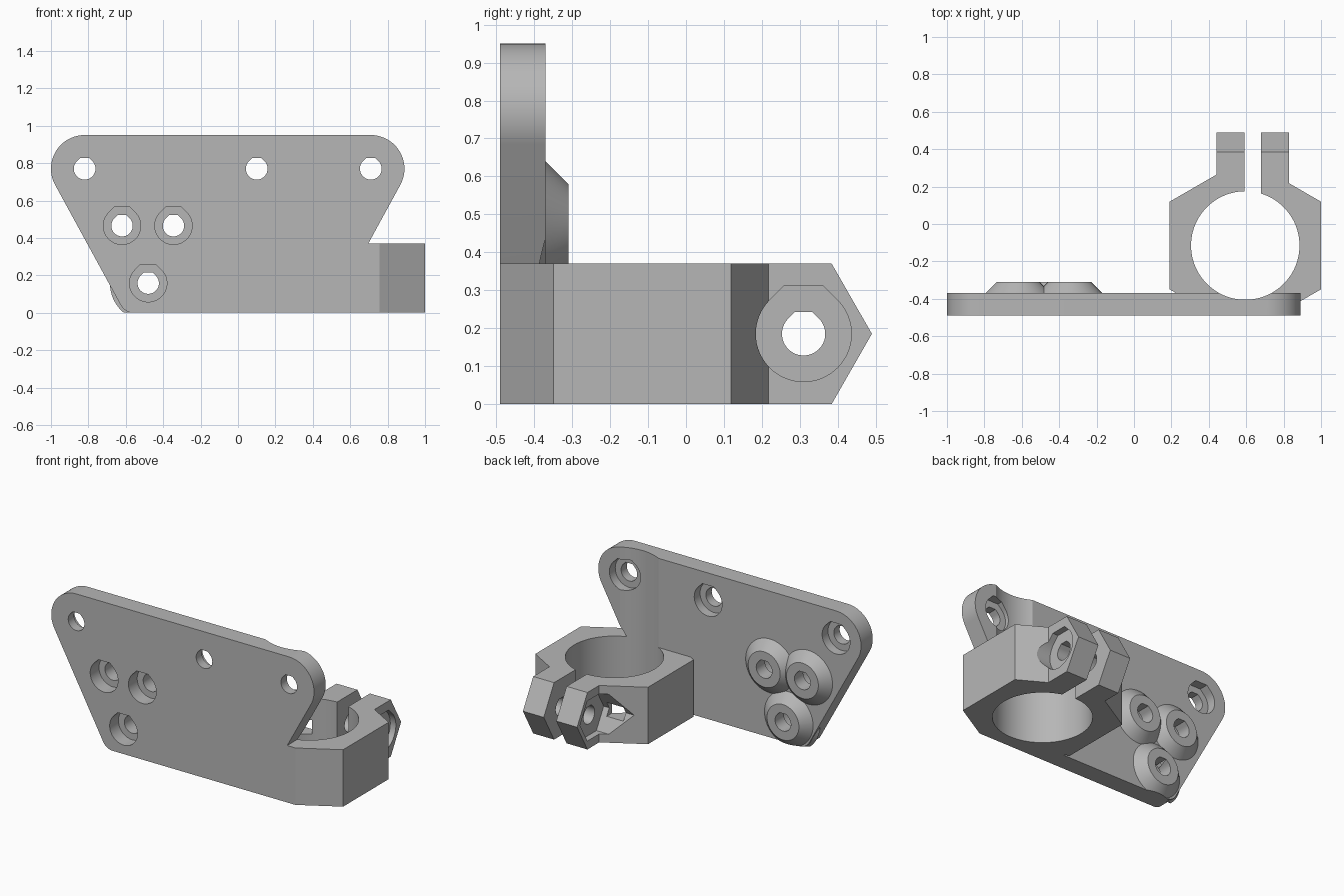
import bpy, bmesh, math
from mathutils import Vector
from mathutils.geometry import convex_hull_2d

cube = bpy.data.objects.get("Cube")
if cube:
    bpy.data.objects.remove(cube, do_unlink=True)

gray = bpy.data.materials.new("bracket gray")
gray.use_nodes = True
color = (0.47, 0.47, 0.47, 1)
gray.diffuse_color = color
gray.node_tree.nodes["Principled BSDF"].inputs["Base Color"].default_value = color


def circle(u, w, r, n=64, turn=0.0):
    return [(u + r * math.cos(turn + math.tau * i / n),
             w + r * math.sin(turn + math.tau * i / n)) for i in range(n)]


def printable_hole(u, w, r):
    """Round hole with a flat-topped roof made of two 45 degree slopes."""
    k = r * (math.sqrt(2) - 1)
    pts = circle(u, w, r) + [(u - k, w + r), (u + k, w + r)]
    order = convex_hull_2d([Vector(p) for p in pts])
    return [pts[i] for i in order]


def rect(u0, u1, w0, w1):
    return [(u0, w0), (u1, w0), (u1, w1), (u0, w1)]


def prism(name, outline, axis, lo, hi, end_outline=None):
    """Extrude an outline along an axis, optionally towards another outline."""
    place = {"x": lambda p, t: (t, p[0], p[1]),
             "y": lambda p, t: (p[0], t, p[1]),
             "z": lambda p, t: (p[0], p[1], t)}[axis]
    bm = bmesh.new()
    a = [bm.verts.new(place(p, lo)) for p in outline]
    b = [bm.verts.new(place(p, hi)) for p in (end_outline or outline)]
    bm.faces.new(a)
    bm.faces.new(b)
    n = len(a)
    for i in range(n):
        j = (i + 1) % n
        bm.faces.new((a[i], a[j], b[j], b[i]))
    bmesh.ops.recalc_face_normals(bm, faces=bm.faces)
    mesh = bpy.data.meshes.new(name)
    bm.to_mesh(mesh)
    bm.free()
    mesh.materials.append(gray)
    obj = bpy.data.objects.new(name, mesh)
    bpy.context.collection.objects.link(obj)
    return obj


def combine(target, tool, operation):
    tool.hide_render = True
    mod = target.modifiers.new("combine", "BOOLEAN")
    mod.operation = operation
    mod.solver = "EXACT"
    mod.object = tool
    bpy.ops.object.select_all(action="DESELECT")
    bpy.context.view_layer.objects.active = target
    target.select_set(True)
    bpy.ops.object.modifier_apply(modifier=mod.name)
    bpy.data.objects.remove(tool, do_unlink=True)


FRONT, BACK, CLAMP_TOP = -0.49, -0.37, 0.37
MID = CLAMP_TOP / 2
BORE = (0.595, -0.115)
BOLT_Y = 0.31

# Mounting plate: rounded trapezoid
corners = (circle(-0.82, 0.77, 0.18) + circle(0.71, 0.77, 0.18)
           + circle(-0.56, 0.075, 0.075) + circle(0.45, 0.075, 0.075))
hull = convex_hull_2d([Vector(p) for p in corners])
bracket = prism("mounting_bracket", [corners[i] for i in hull], "y", FRONT, BACK)

# Clamp body: hexagonal collar
body = prism("clamp_body", circle(*BORE, 0.468, 6, math.pi / 6), "z", 0, CLAMP_TOP)
combine(body, prism("front_trim", rect(-0.5, 1.5, -1, FRONT), "z", -0.5, 1), "DIFFERENCE")
combine(bracket, body, "UNION")

# Clamp ears with pointed ends
ear = [(0, 0), (0.384, 0), (0.49, MID), (0.384, CLAMP_TOP), (0, CLAMP_TOP)]
combine(bracket, prism("clamp_ears", ear, "x", 0.44, 0.83), "UNION")

# Conical bosses on the back
bosses = [(-0.62, 0.465), (-0.345, 0.465), (-0.48, 0.158)]
for u, w in bosses:
    boss = prism("boss", circle(u, w, 0.235), "y", BACK - 0.06, BACK + 0.06,
                 circle(u, w, 0.115))
    combine(boss, prism("boss_trim", rect(-2, 2, -1, BACK - 0.03), "z", -1, 2), "DIFFERENCE")
    combine(boss, prism("floor_trim", rect(-2, 2, -1, 1), "z", -1, 0), "DIFFERENCE")
    combine(bracket, boss, "UNION")

# Main bore, which also scoops the back of the plate, and the clamping slot
combine(bracket, prism("bore", circle(*BORE, 0.29, 96), "z", -0.2, 1.2), "DIFFERENCE")
combine(bracket, prism("slot", rect(0.59, 0.68, 0, 0.7), "z", -0.2, 0.6), "DIFFERENCE")

# Screw holes with recesses: front side for bosses, back side for the top row
for u, w in bosses:
    combine(bracket, prism("hole", printable_hole(u, w, 0.057), "y", -0.7, 0), "DIFFERENCE")
    combine(bracket, prism("recess", printable_hole(u, w, 0.1), "y", -0.7, FRONT + 0.09),
            "DIFFERENCE")
for u in (-0.82, 0.1, 0.71):
    combine(bracket, prism("hole", printable_hole(u, 0.77, 0.058), "y", -0.7, 0), "DIFFERENCE")
    combine(bracket, prism("recess", printable_hole(u, 0.77, 0.1), "y", BACK - 0.06, 0),
            "DIFFERENCE")

# Clamp bolt: through hole, round head seat, hexagonal nut seat and its opening
cuts = [(printable_hole(BOLT_Y, MID, 0.057), 0.3, 1.1),
        (printable_hole(BOLT_Y, MID, 0.126), 0.79, 1.1),
        (circle(BOLT_Y, MID, 0.15, 6), 0.1, 0.48),
        (rect(0.06, BOLT_Y, MID - 0.045, MID + 0.045), 0.32, 0.44)]
for outline, lo, hi in cuts:
    combine(bracket, prism("bolt_cut", outline, "x", lo, hi), "DIFFERENCE")

bpy.ops.object.select_all(action="DESELECT")
bracket.select_set(True)
bpy.context.view_layer.objects.active = bracket
bpy.ops.object.shade_smooth_by_angle(angle=math.radians(20))
